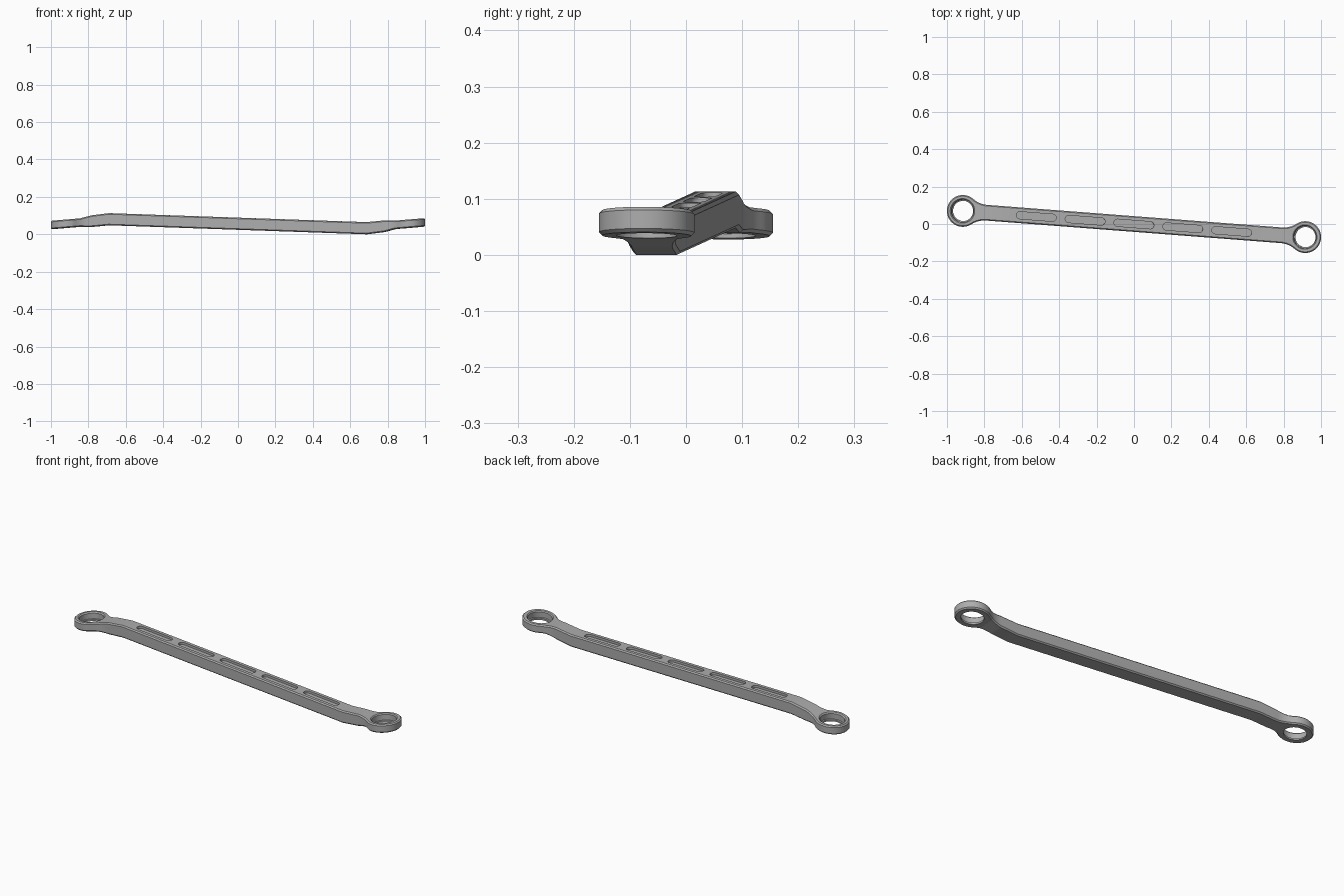
import bpy, bmesh, math
from mathutils import Matrix, Vector

cube = bpy.data.objects.get("Cube")
if cube:
    bpy.data.objects.remove(cube)

steel = bpy.data.materials.new("grey steel")
steel.use_nodes = True
STEEL = (0.42, 0.42, 0.42, 1)
steel.diffuse_color = STEEL
steel.node_tree.nodes["Principled BSDF"].inputs["Base Color"].default_value = STEEL

CX, RING, HALF_W, FILLET = 0.918, 0.085, 0.042, 0.13
YAW = Matrix.Rotation(math.atan2(-0.14, 1.83), 4, 'Z')
MID_Z = 0.0565


def make(name, bm, matrix):
    bmesh.ops.recalc_face_normals(bm, faces=bm.faces)
    bm.transform(matrix)
    mesh = bpy.data.meshes.new(name)
    bm.to_mesh(mesh)
    bm.free()
    mesh.materials.append(steel)
    obj = bpy.data.objects.new(name, mesh)
    bpy.context.collection.objects.link(obj)
    return obj


def prism(name, points, offset, matrix=YAW):
    """Extrude a closed outline along an offset vector."""
    bm = bmesh.new()
    face = bm.faces.new([bm.verts.new(p) for p in points])
    new = bmesh.ops.extrude_face_region(bm, geom=[face])["geom"]
    verts = [v for v in new if isinstance(v, bmesh.types.BMVert)]
    bmesh.ops.translate(bm, verts=verts, vec=offset)
    return make(name, bm, matrix)


def lathe(name, profile, matrix, sides=64):
    """Revolve a (radius, height) profile about z and cap both ends."""
    bm = bmesh.new()
    rings = [[bm.verts.new((r * math.cos(i * math.tau / sides),
                            r * math.sin(i * math.tau / sides), z))
              for i in range(sides)] for r, z in profile]
    for a, b in zip(rings, rings[1:]):
        for i in range(sides):
            j = (i + 1) % sides
            bm.faces.new((a[i], a[j], b[j], b[i]))
    bm.faces.new(rings[0])
    bm.faces.new(rings[-1])
    return make(name, bm, matrix)


def arc(cx, cy, r, a0, a1, n):
    return [(cx + r * math.cos(a0 + (a1 - a0) * i / n),
             cy + r * math.sin(a0 + (a1 - a0) * i / n)) for i in range(n + 1)]


def apply(obj, kind, **settings):
    mod = obj.modifiers.new(kind.title(), kind)
    for key, value in settings.items():
        setattr(mod, key, value)
    bpy.ops.object.select_all(action='DESELECT')
    bpy.context.view_layer.objects.active = obj
    obj.select_set(True)
    bpy.ops.object.modifier_apply(modifier=mod.name)


def combine(obj, cutter, operation='DIFFERENCE'):
    cutter.hide_render = True
    apply(obj, 'BOOLEAN', object=cutter, operation=operation, solver='EXACT')
    bpy.data.objects.remove(cutter)


# Plan outline: round ends blended into a straight bar by tangent fillets
d = math.sqrt((RING + FILLET) ** 2 - (HALF_W + FILLET) ** 2)
touch = math.atan2(HALF_W + FILLET, -d)
end = arc(CX, 0, RING, -touch, touch, 52)
neck = arc(CX - d, HALF_W + FILLET, FILLET, touch - math.pi, -math.pi / 2, 8)
half = [(x, -y) for x, y in reversed(neck)][:-1] + end + neck[1:]
plan = half + [(-x, -y) for x, y in half]
wrench = prism("wrench_body", [(x, y, -0.1) for x, y in plan], (0, 0, 0.4))

# Side profile: the two ends step away from the bar in opposite directions
upper = [(-1.05, 0.068), (-0.845, 0.085), (-0.785, 0.101), (-0.69, 0.113)]
lower = [(-1.05, 0.023), (-0.845, 0.040), (-0.785, 0.039), (-0.69, 0.048)]


def turned(points):
    return [(-x, 2 * MID_Z - z) for x, z in points]


side = upper + turned(lower)[::-1] + turned(upper) + lower[::-1]
block = prism("side_profile", [(x, -0.3, z) for x, z in side], (0, 0.6, 0))
combine(wrench, block, 'INTERSECT')
apply(wrench, 'BEVEL', width=0.006, segments=1, limit_method='ANGLE',
      angle_limit=math.radians(45), use_clamp_overlap=False)

# Stepped ring holes with a lip at the bottom and a chamfered mouth
hole = [(0.054, -0.06), (0.054, -0.014), (0.060, -0.012),
        (0.060, 0.017), (0.072, 0.029), (0.072, 0.06)]
tilt = Matrix.Rotation(-math.atan(0.083), 4, 'Y')
for sign, z in ((-1, 0.0565), (1, 0.0565)):
    place = Matrix.Translation((sign * CX, 0, z + sign * 0.0005))
    combine(wrench, lathe("hole_cutter", hole, YAW @ place @ tilt))

# Five shallow rounded slots in the top of the bar
slope = (2 * MID_Z - 0.048 - 0.113) / 1.38
slot_r, slot_half = 0.019, 0.088
slot = (arc(slot_half, 0, slot_r, -math.pi / 2, math.pi / 2, 12)
        + arc(-slot_half, 0, slot_r, math.pi / 2, 3 * math.pi / 2, 12))
lean = Matrix.Rotation(-math.atan(slope), 4, 'Y')
for i in range(-2, 3):
    x = i * 0.262
    top = 0.113 + slope * (x + 0.69)
    place = Matrix.Translation((x, 0, top))
    cutter = prism("slot_cutter", [(px, py, -0.012) for px, py in slot],
                   Vector((0, 0, 0.05)), YAW @ place @ lean)
    combine(wrench, cutter)

bpy.ops.object.select_all(action='DESELECT')
bpy.context.view_layer.objects.active = wrench
wrench.select_set(True)
bpy.ops.object.shade_smooth_by_angle(angle=math.radians(30))
